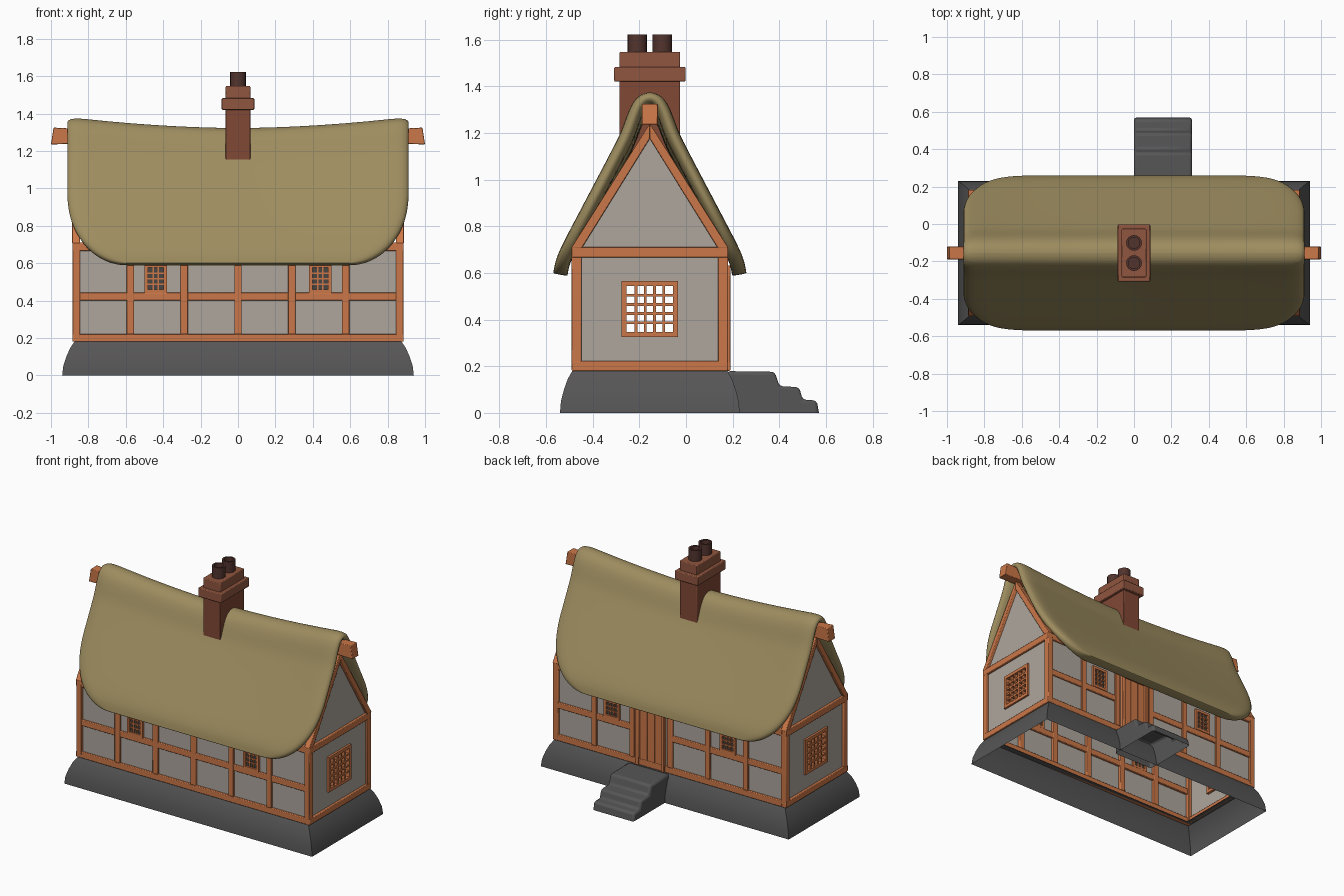
import bpy, bmesh, math
from mathutils import Vector

if "Cube" in bpy.data.objects:
    bpy.data.objects.remove(bpy.data.objects["Cube"])

CY = -0.155          # house centre line in y


def mat(name, r, g, b):
    m = bpy.data.materials.new(name)
    m.diffuse_color = (r, g, b, 1)
    m.use_nodes = True
    m.node_tree.nodes["Principled BSDF"].inputs["Base Color"].default_value = m.diffuse_color
    return m


WOOD = mat("orange timber", 0.60, 0.185, 0.065)
PLASTER = mat("grey plaster", 0.42, 0.38, 0.34)
THATCH = mat("thatch", 0.34, 0.265, 0.115)
STONE = mat("dark stone", 0.095, 0.092, 0.092)
GLASS = mat("dark glass", 0.065, 0.06, 0.055)
BRICK = mat("brick cap", 0.28, 0.092, 0.05)
BRICK2 = mat("brick stack", 0.22, 0.065, 0.036)
POT = mat("chimney pot clay", 0.085, 0.034, 0.027)


def add(name, verts, faces, material, bevel=0, fix=True):
    me = bpy.data.meshes.new(name)
    me.from_pydata([tuple(v) for v in verts], [], faces)
    bm = bmesh.new()
    bm.from_mesh(me)
    if fix:
        bmesh.ops.recalc_face_normals(bm, faces=bm.faces)
    bm.to_mesh(me)
    bm.free()
    ob = bpy.data.objects.new(name, me)
    bpy.context.collection.objects.link(ob)
    ob.location.y = CY
    me.materials.append(material)
    if bevel:
        m = ob.modifiers.new("bevel", 'BEVEL')
        m.width, m.segments, m.limit_method = bevel, 2, 'ANGLE'
    return ob


BOX = [(0, 1, 3, 2), (4, 6, 7, 5), (0, 4, 5, 1), (2, 3, 7, 6), (0, 2, 6, 4), (1, 5, 7, 3)]


def boxes(name, items, material, bevel=0):
    # each item: x0, x1, y0, y1, z0, z1
    vs, fs = [], []
    for b in items:
        n = len(vs)
        vs += [(b[i], b[2 + j], b[4 + k]) for i in (0, 1) for j in (0, 1) for k in (0, 1)]
        fs += [[n + i for i in f] for f in BOX]
    return add(name, vs, fs, material, bevel)


def revolve(name, rings, faces_n, material, loc):
    vs = [(r * math.cos(2 * math.pi * i / faces_n) + loc[0],
           r * math.sin(2 * math.pi * i / faces_n) + loc[1], z) for r, z in rings for i in range(faces_n)]
    fs = [(a * faces_n + i, a * faces_n + (i + 1) % faces_n,
           (a + 1) * faces_n + (i + 1) % faces_n, (a + 1) * faces_n + i)
          for a in range(len(rings) - 1) for i in range(faces_n)]
    fs.append(tuple(range((len(rings) - 1) * faces_n, len(rings) * faces_n)))
    return add(name, vs, fs, material)


# flared stone skirt, open underneath
prof = [(0, .94, .385), (.05, .934, .381), (.10, .918, .368), (.145, .898, .352), (.18, .875, .332), (.18, .83, .29)]
vs = [(sx * x, sy * y, z) for z, x, y in prof for sx, sy in ((-1, -1), (1, -1), (1, 1), (-1, 1))]
fs = [(4 * a + i, 4 * a + (i + 1) % 4, 4 * a + 4 + (i + 1) % 4, 4 * a + 4 + i)
      for a in range(len(prof) - 1) for i in range(4)]
add("foundation", vs, fs, STONE)

# back door steps, open underneath
sp = [(.33, 0), (.33, .179), (.535, .176), (.555, .115), (.64, .11), (.655, .057), (.715, .053), (.725, 0)]
n = len(sp)
vs = [(x, y, z) for x in (0, .31) for y, z in sp]
fs = [(i, i + 1, n + i + 1, n + i) for i in range(n - 1)] + [tuple(range(n)), tuple(range(n, 2 * n))]
add("door_steps", vs, fs, STONE, .014)

# plaster: long walls, and gables with a window opening
WX, WY = .87, .32
vs, fs = [], []


def poly(*pts):
    fs.append(tuple(range(len(vs), len(vs) + len(pts))))
    vs.extend(pts)


for s in (-1, 1):
    p = [(-WX, s * WY, .18), (WX, s * WY, .18), (WX, s * WY, .71), (-WX, s * WY, .71)]
    poly(*(p if s < 0 else p[::-1]))
    for a, b, c, d in ((-WY, WY, .18, .335), (-WY, WY, .555, .70), (-WY, -.11, .335, .555), (.11, WY, .335, .555)):
        p = [(s * WX, a, c), (s * WX, b, c), (s * WX, b, d), (s * WX, a, d)]
        poly(*(p if s > 0 else p[::-1]))
    p = [(s * WX, -WY, .70), (s * WX, WY, .70), (s * WX, 0, 1.22)]
    poly(*(p if s > 0 else p[::-1]))
add("plaster_walls", vs, fs, PLASTER, fix=False)

# timber frame
T = []
for s in (-1, 1):
    lo, hi = sorted((s * .302, s * .334))
    for z0, z1 in ((.18, .222), (.665, .71)):
        T.append((-.885, .885, lo, hi, z0, z1))
        xl, xh = sorted((s * .85, s * .886))
        T.append((xl, xh, -.335, .335, z0, z1))
    for x in (-.575, -.287, 0, .287, .575):                      # long wall posts
        T.append((x - .02, x + .02, lo, hi, .22, .67))
    rails = [(-.85, .85)] if s < 0 else [(-.85, .0), (.287, .85)]
    for a, b in rails:
        lo2, hi2 = sorted((s * .304, s * .332))
        T.append((a, b, lo2, hi2, .40, .442))
    for t in (-1, 1):                                            # corner posts
        xl, xh = sorted((s * .845, s * .885))
        yl, yh = sorted((t * .293, t * .335))
        T.append((xl, xh, yl, yh, .2, .68))
boxes("timber_frame", T, WOOD, .004)

# sloping gable rafters
for s in (-1, 1):
    for t in (-1, 1):
        sec = [(.338, .705), (.292, .705), (0, 1.175), (0, 1.24)]
        vs = [(s * x, t * y, z) for x in (.845, .887) for y, z in sec]
        fs = [(0, 1, 2, 3), (4, 5, 6, 7)] + [(i, (i + 1) % 4, 4 + (i + 1) % 4, 4 + i) for i in range(4)]
        add("gable_rafter", vs, fs, WOOD, .004)
    # ridge beam end
    vs = [(s * x, y, z) for x, y, z in [(.8, -.034, 1.24), (.8, -.034, 1.315), (.8, .034, 1.24), (.8, .034, 1.315),
          (1, -.034, 1.235), (.986, -.034, 1.325), (1, .034, 1.235), (.986, .034, 1.325)]]
    add("ridge_beam_end", vs, BOX, WOOD, .004)


def window(u0, u1, z0, z1, d0, d1, cols, rows, fw, bw):
    # frame and bars in (u, depth, z)
    out = [(u0, u0 + fw, d0, d1, z0, z1), (u1 - fw, u1, d0, d1, z0, z1),
           (u0, u1, d0, d1, z0, z0 + fw), (u0, u1, d0, d1, z1 - fw, z1)]
    m = (d0 + d1) / 2
    h = (d1 - d0) * .35
    for i in range(1, cols):
        u = u0 + fw + (u1 - u0 - 2 * fw) * i / cols
        out.append((u - bw, u + bw, m - h, m + h, z0 + fw, z1 - fw))
    for i in range(1, rows):
        z = z0 + fw + (z1 - z0 - 2 * fw) * i / rows
        out.append((u0 + fw, u1 - fw, m - h, m + h, z - bw, z + bw))
    return out


# gable lattices (open) and small glazed windows on the long walls
for s in (-1, 1):
    w = window(-.121, .121, .325, .565, .852, .884, 5, 5, .022, .006)
    boxes("gable_window", [(*sorted((s * c, s * d)), a, b, e, f) for a, b, c, d, e, f in w], WOOD)
    for x in (-.44, .44):
        w = window(x - .06, x + .06, .44, .595, .306, .336, 3, 4, .018, .004)
        boxes("small_window", [(a, b, *sorted((s * c, s * d)), e, f) for a, b, c, d, e, f in w], WOOD)
        boxes("window_pane", [(x - .045, x + .045, *sorted((s * .316, s * .3235)), .455, .58)], GLASS)

# back door: frame and planks
boxes("door_frame", [(.035, .06, .30, .345, .18, .63), (.23, .255, .30, .345, .18, .63),
                     (.035, .255, .30, .345, .605, .632)], WOOD, .004)
boxes("back_door", [(.06 + i * .0567, .1157 + i * .0567, .305, .33, .18, .605) for i in range(3)], WOOD, .003)

# thatch: sheet over the ridge with rounded corners and sagging ridge
half = [Vector(p) for p in ((0, 1.357), (.035, 1.345), (.062, 1.30), (.092, 1.205), (.15, 1.09),
                            (.262, .875), (.335, .735), (.372, .66), (.384, .592))]
cum = [0]
for a, b in zip(half, half[1:]):
    cum.append(cum[-1] + (b - a).length)
S, R = cum[-1], .40


def at(v):
    for i in range(len(half) - 1):
        if v <= cum[i + 1] + 1e-6:
            return half[i].lerp(half[i + 1], (v - cum[i]) / (cum[i + 1] - cum[i]))


rows = [(v, .918) for v in (0, cum[1], cum[2], cum[3], .26, .36, .44)]
rows += [(S - R + R * math.sin(math.radians(t)), .62 + .298 * math.cos(math.radians(t)))
         for t in (0, 12, 24, 36, 48, 60, 72, 82, 90)]
full = [(-1, r) for r in rows[:0:-1]] + [(1, r) for r in rows]
NX = 14
vs = []
for s, (v, hl) in full:
    p = at(v)
    for i in range(NX + 1):
        x = hl * (2 * i / NX - 1)
        sag = .06 * (1 - abs(x / .918) ** 1.8) * max(0, (p.y - .6) / .757)
        vs.append((x, s * p.x, p.y - sag))
fs = [(r * (NX + 1) + i, r * (NX + 1) + i + 1, (r + 1) * (NX + 1) + i + 1, (r + 1) * (NX + 1) + i)
      for r in range(len(full) - 1) for i in range(NX)]
roof = add("thatched_roof", vs, fs, THATCH)
m = roof.modifiers.new("thickness", 'SOLIDIFY')
m.thickness, m.offset = .062, 0
m = roof.modifiers.new("smooth", 'SUBSURF')
m.levels = m.render_levels = 2

# chimney
boxes("chimney_stack", [(-.066, .066, -.13, .13, 1.10, 1.43)], BRICK2, .004)
boxes("chimney_cap", [(-.087, .087, -.153, .153, 1.42, 1.482), (-.066, .066, -.13, .13, 1.475, 1.547)], BRICK, .005)
for y in (-.054, .054):
    revolve("chimney_pot", [(.042, 1.54), (.042, 1.622), (.03, 1.622), (.03, 1.55)], 16, POT, (0, y))

# smooth shading with sharp edges kept
for ob in bpy.context.scene.objects:
    ob.select_set(True)
    bpy.context.view_layer.objects.active = ob
bpy.ops.object.shade_smooth_by_angle(angle=math.radians(35))
roof.data.shade_smooth()
